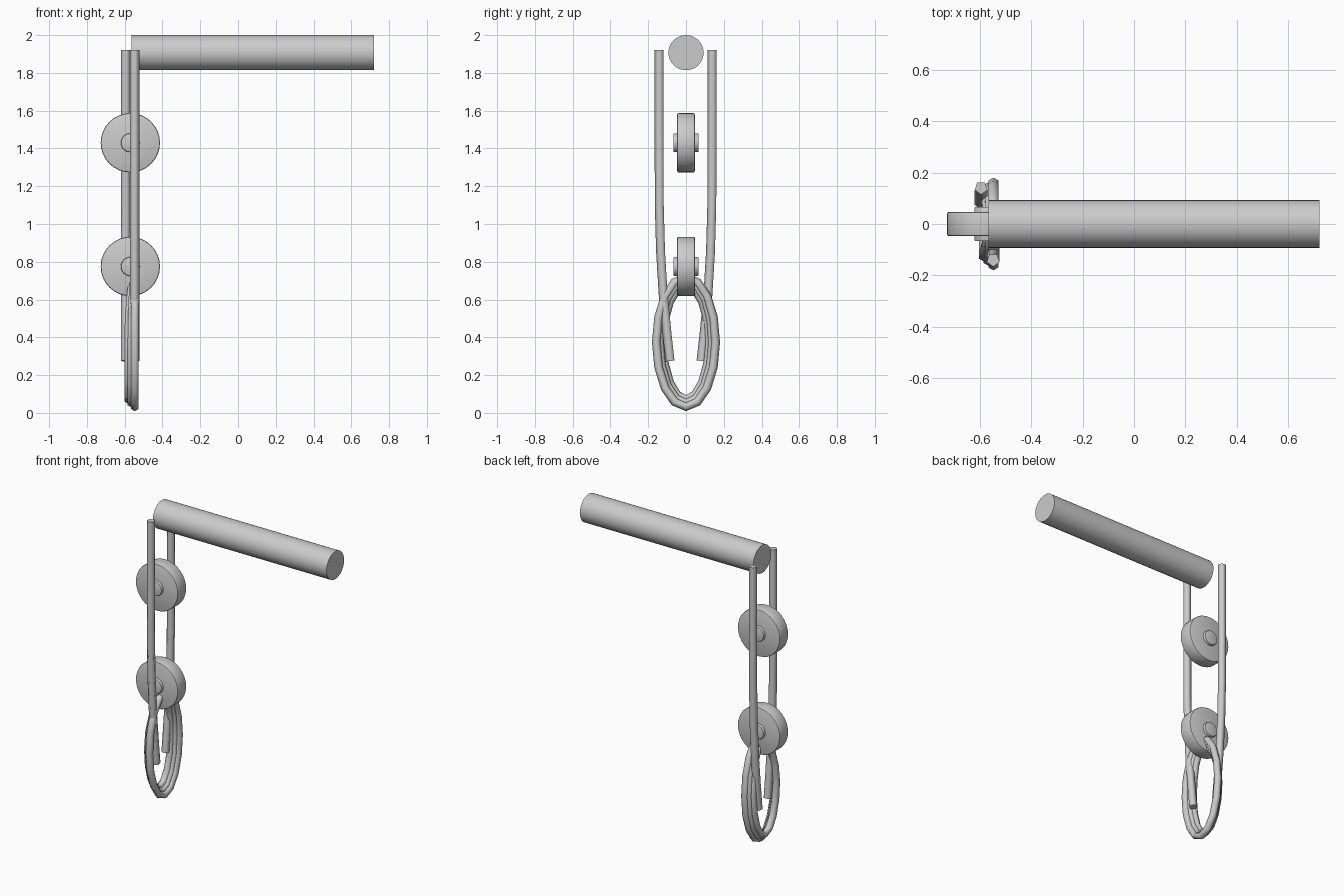
import bpy, bmesh, math
from mathutils import Vector, Matrix

cube = bpy.data.objects.get("Cube")
if cube:
    bpy.data.objects.remove(cube, do_unlink=True)

grey = bpy.data.materials.new("plain grey")
grey.use_nodes = True
color = (0.6, 0.6, 0.6, 1)
grey.diffuse_color = color
grey.node_tree.nodes["Principled BSDF"].inputs["Base Color"].default_value = color


def finish(name, bm, angle=40):
    bmesh.ops.recalc_face_normals(bm, faces=bm.faces)
    mesh = bpy.data.meshes.new(name)
    bm.to_mesh(mesh)
    bm.free()
    obj = bpy.data.objects.new(name, mesh)
    bpy.context.collection.objects.link(obj)
    mesh.materials.append(grey)
    bpy.ops.object.select_all(action='DESELECT')
    obj.select_set(True)
    bpy.context.view_layer.objects.active = obj
    bpy.ops.object.shade_smooth_by_angle(angle=math.radians(angle))
    return obj


def cylinder(name, radius, length, centre, axis, bevel=0):
    bm = bmesh.new()
    turn = Vector((0, 0, 1)).rotation_difference(Vector(axis)).to_matrix().to_4x4()
    bmesh.ops.create_cone(bm, cap_ends=True, segments=32, radius1=radius,
                          radius2=radius, depth=length,
                          matrix=Matrix.Translation(centre) @ turn)
    if bevel:
        rims = [e for e in bm.edges if any(len(f.verts) > 4 for f in e.link_faces)]
        bmesh.ops.bevel(bm, geom=rims, offset=bevel, segments=2, profile=0.5,
                        affect='EDGES')
    return finish(name, bm)


def rope(name, points, radius, closed=False, sides=5, angle=80):
    """Sweep a small polygon along a path lying roughly in the YZ plane."""
    bm = bmesh.new()
    side = Vector((1, 0, 0))
    n = len(points)
    loops = []
    for i, p in enumerate(points):
        before = points[(i - 1) % n] if closed else points[max(i - 1, 0)]
        after = points[(i + 1) % n] if closed else points[min(i + 1, n - 1)]
        normal = (after - before).cross(side).normalized()
        loops.append([])
        for k in range(sides):
            t = math.tau * k / sides
            loops[i].append(bm.verts.new(
                p + radius * (math.cos(t) * normal + math.sin(t) * side)))
    for i in range(n if closed else n - 1):
        a, b = loops[i], loops[(i + 1) % n]
        for k in range(sides):
            j = (k + 1) % sides
            bm.faces.new((a[k], a[j], b[j], b[k]))
    if not closed:
        bm.faces.new(loops[0])
        bm.faces.new(loops[-1])
    return finish(name, bm, angle)


# Horizontal bar
cylinder("bar", 0.093, 1.285, (0.078, 0, 1.907), (1, 0, 0))

# Pulley wheels with their axle hubs
for label, z in (("upper", 1.43), ("lower", 0.775)):
    cylinder(label + "_wheel", 0.157, 0.094, (-0.57, 0, z), (0, 1, 0), 0.008)
    cylinder(label + "_axle", 0.05, 0.134, (-0.57, 0, z), (0, 1, 0), 0.006)

# Hanging rope strands, bending inward at the tails
profile = [(0.14, 1.92), (0.14, 1.5), (0.139, 1.1), (0.132, 0.85),
           (0.118, 0.62), (0.099, 0.43), (0.082, 0.275)]
for label, x, s in (("front", -0.547, -1), ("back", -0.594, 1)):
    rope(label + "_strand", [Vector((x, s * y, z)) for y, z in profile], 0.026)

# Nested coils, leaning toward the bar at the top
for i in range(3):
    path = []
    for k in range(16):
        t = math.tau * k / 16
        x = -0.546 - 0.018 * i + 0.01 * i * max(0, math.sin(t)) ** 2
        path.append(Vector((x, (0.157 - 0.017 * i) * math.cos(t),
                            0.375 + (0.343 - 0.02 * i) * math.sin(t))))
    rope("coil_%d" % (i + 1), path, 0.023, closed=True, sides=6)
